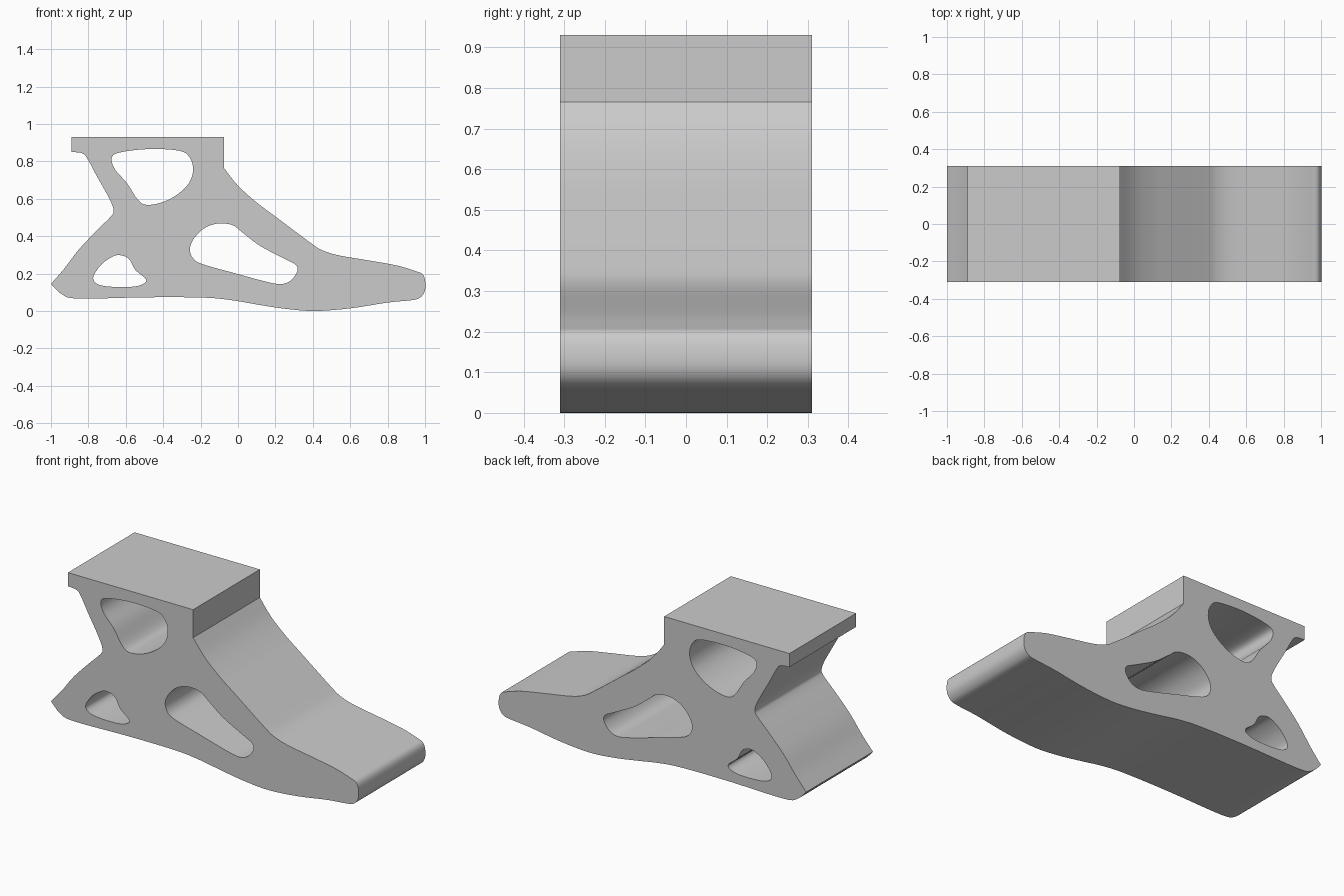
import bpy
from mathutils import Vector

if "Cube" in bpy.data.objects:
    bpy.data.objects.remove(bpy.data.objects["Cube"])

HALF_WIDTH = 0.31


def smooth(points, closed=False, steps=4):
    """Catmull-Rom curve through a few profile points."""
    p = [Vector(q) for q in points]
    n = len(p)
    get = (lambda i: p[i % n]) if closed else (lambda i: p[min(max(i, 0), n - 1)])
    out = []
    for i in range(n if closed else n - 1):
        a, b, c, d = get(i - 1), get(i), get(i + 1), get(i + 2)
        for s in range(steps):
            t = s / steps
            out.append(0.5 * (2 * b + (c - a) * t + (2 * a - 5 * b + 4 * c - d) * t * t
                              + (3 * b - a - 3 * c + d) * t ** 3))
    if not closed:
        out.append(p[-1])
    return out


def add_loop(curve, points):
    spline = curve.splines.new('POLY')
    spline.points.add(len(points) - 1)
    for sp, q in zip(spline.points, points):
        sp.co = (q[0], q[1], 0, 1)
    spline.use_cyclic_u = True


# Outer profile: square top plate, sloping instep, rounded toe, curved sole
plate = [Vector((-0.89, 0.93)), Vector((-0.075, 0.93))]
instep = smooth([(-0.075, 0.765), (0, 0.67), (0.1, 0.58), (0.2, 0.505), (0.38, 0.37),
                 (0.45, 0.325), (0.54, 0.297), (0.7, 0.27), (0.85, 0.243), (0.95, 0.213),
                 (0.985, 0.198), (1, 0.165), (1, 0.11), (0.975, 0.072), (0.93, 0.058),
                 (0.8, 0.045), (0.6, 0.014), (0.41, 0), (0.25, 0.012), (0.1, 0.035),
                 (-0.05, 0.06), (-0.2, 0.072), (-0.5, 0.073), (-0.85, 0.066),
                 (-0.94, 0.088), (-1, 0.145)])
# Heel and rear strut up to the plate lip
heel = smooth([(-1, 0.145), (-0.93, 0.225), (-0.85, 0.33), (-0.75, 0.435), (-0.68, 0.505),
               (-0.665, 0.54), (-0.69, 0.605), (-0.76, 0.73), (-0.80, 0.805),
               (-0.83, 0.842), (-0.89, 0.85)])

# Three rounded lightening holes
upper_hole = [(-0.674, 0.823), (-0.62, 0.85), (-0.47, 0.866), (-0.31, 0.856), (-0.257, 0.818),
              (-0.24, 0.754), (-0.262, 0.684), (-0.32, 0.626), (-0.40, 0.583),
              (-0.487, 0.567), (-0.535, 0.594), (-0.594, 0.684), (-0.66, 0.76)]
middle_hole = [(-0.257, 0.326), (-0.24, 0.38), (-0.187, 0.438), (-0.112, 0.467), (-0.032, 0.46),
               (0.021, 0.422), (0.118, 0.348), (0.251, 0.278), (0.31, 0.246), (0.316, 0.209),
               (0.278, 0.16), (0.225, 0.144), (0.144, 0.158), (-0.043, 0.209),
               (-0.176, 0.246), (-0.235, 0.275)]
heel_hole = [(-0.775, 0.176), (-0.738, 0.24), (-0.684, 0.283), (-0.636, 0.299), (-0.583, 0.278),
             (-0.55, 0.22), (-0.49, 0.166), (-0.535, 0.134), (-0.64, 0.128), (-0.74, 0.139)]

# Foot body: filled profile extruded across the width
curve = bpy.data.curves.new("foot_body", 'CURVE')
curve.dimensions = '2D'
curve.fill_mode = 'BOTH'
curve.extrude = HALF_WIDTH
add_loop(curve, plate + instep + heel[1:])
for hole in (upper_hole, middle_hole, heel_hole):
    add_loop(curve, smooth(hole, closed=True))

foot = bpy.data.objects.new("foot_body", curve)
bpy.context.collection.objects.link(foot)
foot.rotation_euler.x = 1.5707963
bpy.context.view_layer.objects.active = foot
foot.select_set(True)
bpy.ops.object.convert(target='MESH')
bpy.ops.object.transform_apply(rotation=True)

# Weld the caps to the walls and keep the rims sharp
bpy.ops.object.mode_set(mode='EDIT')
bpy.ops.mesh.select_all(action='SELECT')
bpy.ops.mesh.remove_doubles(threshold=0.0005)
bpy.ops.mesh.normals_make_consistent(inside=False)
bpy.ops.object.mode_set(mode='OBJECT')
bpy.ops.object.shade_smooth_by_angle(angle=0.6)
